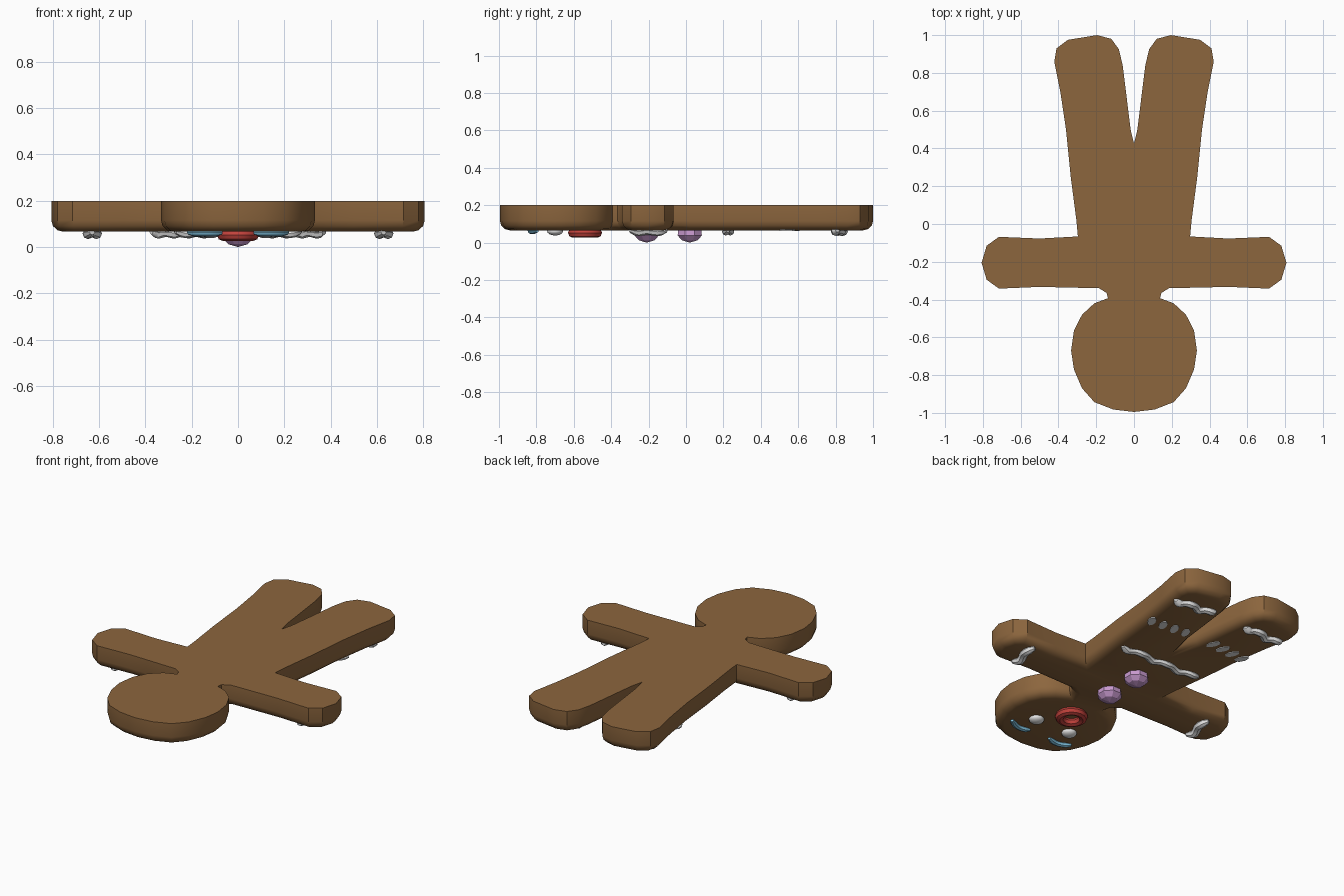
import bpy, bmesh, math

if "Cube" in bpy.data.objects:
    bpy.data.objects.remove(bpy.data.objects["Cube"])

TOP, BOTTOM = 0.2, 0.066


def material(name, rgb):
    m = bpy.data.materials.new(name)
    m.diffuse_color = (*rgb, 1)
    m.use_nodes = True
    m.node_tree.nodes["Principled BSDF"].inputs["Base Color"].default_value = m.diffuse_color
    return m


BISCUIT = material("biscuit_brown", (0.265, 0.133, 0.048))
WHITE = material("icing_white", (0.8, 0.8, 0.8))
RED = material("icing_red", (0.55, 0.055, 0.045))
BLUE = material("icing_blue", (0.22, 0.55, 0.75))
LILAC = material("icing_lilac", (0.58, 0.32, 0.62))


def finish(name, bm, mat, angle=40):
    bmesh.ops.recalc_face_normals(bm, faces=bm.faces)
    me = bpy.data.meshes.new(name)
    bm.to_mesh(me)
    bm.free()
    me.materials.append(mat)
    ob = bpy.data.objects.new(name, me)
    bpy.context.collection.objects.link(ob)
    bpy.ops.object.select_all(action='DESELECT')
    ob.select_set(True)
    bpy.context.view_layer.objects.active = ob
    if angle:
        bpy.ops.object.shade_smooth_by_angle(angle=math.radians(angle))
    return ob


# Ring of points lofted along a path: used for icing, mouth
def tube(name, path, radius, mat, sides=8, closed=False):
    bm = bmesh.new()
    n = len(path)
    rings = []
    for i, (x, y, z) in enumerate(path):
        a = path[(i - 1) % n if closed else max(i - 1, 0)]
        b = path[(i + 1) % n if closed else min(i + 1, n - 1)]
        dx, dy = b[0] - a[0], b[1] - a[1]
        d = math.hypot(dx, dy)
        r = radius * (0.55 if not closed and i in (0, n - 1) else 1)
        ring = []
        for k in range(sides):
            t = 2 * math.pi * k / sides
            ring.append(bm.verts.new((x - dy / d * r * math.cos(t), y + dx / d * r * math.cos(t),
                                      z + r * math.sin(t))))
        rings.append(ring)
    for i in range(n if closed else n - 1):
        p, q = rings[i], rings[(i + 1) % n]
        for k in range(sides):
            j = (k + 1) % sides
            bm.faces.new((p[k], p[j], q[j], q[k]))
    if not closed:
        bm.faces.new(rings[0])
        bm.faces.new(rings[-1])
    return finish(name, bm, mat)


def wavy(name, start, end, waves, amp, radius, z):
    (x0, y0), (x1, y1) = start, end
    d = math.hypot(x1 - x0, y1 - y0)
    n = waves * 8
    path = []
    for i in range(n + 1):
        t = i / n
        w = amp * math.sin(2 * math.pi * waves * t)
        path.append((x0 + (x1 - x0) * t - (y1 - y0) / d * w,
                     y0 + (y1 - y0) * t + (x1 - x0) / d * w,
                     z + 0.004 * math.cos(4 * math.pi * waves * t)))
    return tube(name, path, radius, WHITE)


# Biscuit body: half outline from head to crotch, mirrored, face side rounded
half = [(0, -.995), (.11, -.982), (.21, -.943), (.275, -.87), (.318, -.77), (.333, -.67),
        (.318, -.565), (.275, -.48), (.21, -.42), (.138, -.393), (.145, -.365), (.185, -.34),
        (.5, -.333), (.715, -.342), (.78, -.295), (.807, -.205), (.78, -.115), (.715, -.068),
        (.5, -.077), (.297, -.066), (.305, .02), (.335, .25), (.36, .5), (.39, .7), (.422, .86),
        (.41, .93), (.35, .975), (.195, 1.0), (.12, .98), (.08, .925), (.06, .84), (.045, .72),
        (.018, .5), (0, .425)]
outline = half + [(-x, y) for x, y in half[-2:0:-1]]
bm = bmesh.new()
base = bm.faces.new([bm.verts.new((x, y, BOTTOM)) for x, y in outline])
res = bmesh.ops.extrude_face_region(bm, geom=[base], use_keep_orig=True)
for v in res["geom"]:
    if isinstance(v, bmesh.types.BMVert):
        v.co.z = TOP
bmesh.ops.recalc_face_normals(bm, faces=bm.faces)
rim = [e for e in bm.edges if all(v.co.z < TOP - .01 for v in e.verts)]
bmesh.ops.bevel(bm, geom=rim, offset=0.05, segments=3, profile=0.5, affect='EDGES',
                clamp_overlap=False)
finish("biscuit_body", bm, BISCUIT, 35)

# Mouth ring
tube("mouth", [(0.065 * math.cos(2 * math.pi * i / 20), -.54 + 0.065 * math.sin(2 * math.pi * i / 20), .052)
               for i in range(20)], 0.026, RED, closed=True)


# Faceted buttons
def button(name, y):
    bm = bmesh.new()
    prof = [(.066, .075), (.07, .038), (.045, .012)]
    rings = [[bm.verts.new((r * math.cos(math.pi * (k + .5) / 4), y + r * math.sin(math.pi * (k + .5) / 4), z))
              for k in range(8)] for r, z in prof]
    for p, q in zip(rings, rings[1:]):
        for k in range(8):
            j = (k + 1) % 8
            bm.faces.new((p[k], p[j], q[j], q[k]))
    bm.faces.new(rings[0])
    tip = bm.verts.new((0, y, 0.0))
    for k in range(8):
        bm.faces.new((rings[-1][k], rings[-1][(k + 1) % 8], tip))
    finish(name, bm, LILAC, 0)


button("upper_button", -.21)
button("lower_button", .02)

for s, side in ((1, "right"), (-1, "left")):
    # Eyes
    bm = bmesh.new()
    bmesh.ops.create_uvsphere(bm, u_segments=12, v_segments=8, radius=1)
    for v in bm.verts:
        v.co = (s * .118 + v.co.x * .043, -.7 + v.co.y * .043, .062 + v.co.z * .024)
    finish("eye_" + side, bm, WHITE)
    # Arched eyebrows
    tube("eyebrow_" + side,
         [(s * (.07 + .145 * i / 6), -.815 + .02 * i / 6 - .025 * math.sin(math.pi * i / 6), .063)
          for i in range(7)], .017, BLUE)
    # Icing on wrists and ankles
    wavy("wrist_icing_" + side, (s * .63, -.30), (s * .63, -.105), 1, .018, .024, .062)
    wavy("ankle_icing_" + side, (s * .115, .83), (s * .375, .81), 2, .014, .024, .064)
    # Flat icing dashes across the legs
    for i in range(4):
        bm = bmesh.new()
        bmesh.ops.create_circle(bm, cap_ends=True, segments=8, radius=1)
        for v in bm.verts:
            a, b = v.co.x * .024, v.co.y * .042
            v.co = (s * (.1 + .075 * i + a + b * .3), .565 - .008 * i + b, BOTTOM - .004)
        top = bmesh.ops.extrude_face_region(bm, geom=bm.faces[:], use_keep_orig=True)
        for v in top["geom"]:
            if isinstance(v, bmesh.types.BMVert):
                v.co.z += .008
        finish("leg_icing_dash_%s_%d" % (side, i + 1), bm, WHITE, 0)

# Waist icing
wavy("waist_icing", (-.27, .225), (.27, .225), 3, .012, .021, .063)
